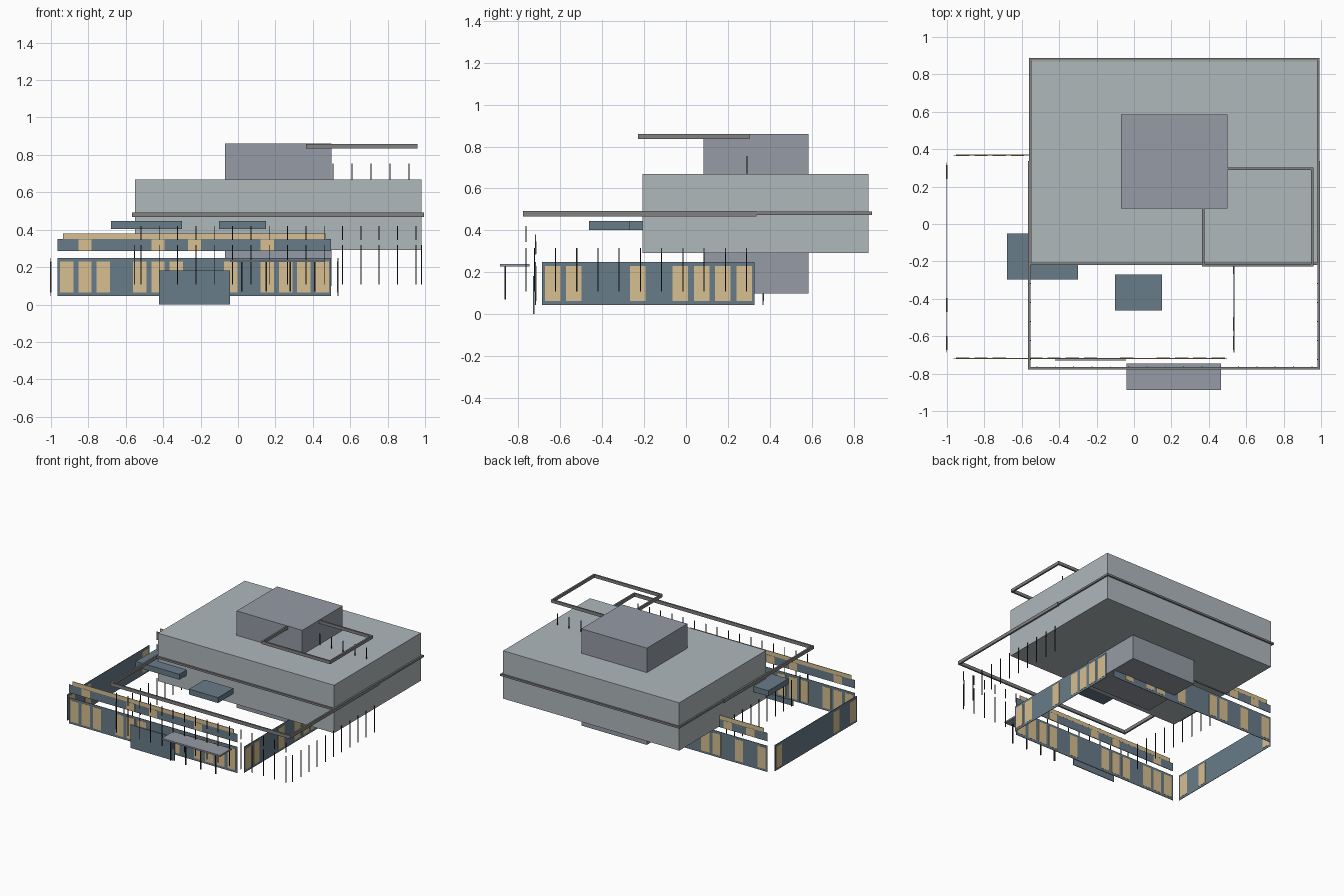
import bpy, bmesh
from mathutils import Matrix, Vector

if "Cube" in bpy.data.objects:
    bpy.data.objects.remove(bpy.data.objects["Cube"])


def material(name, r, g, b):
    m = bpy.data.materials.new(name)
    m.diffuse_color = (r, g, b, 1)
    m.use_nodes = True
    m.node_tree.nodes["Principled BSDF"].inputs["Base Color"].default_value = m.diffuse_color
    return m


SLATE = material("slate_blue", 0.14, 0.20, 0.25)
GLOW = material("warm_window", 0.68, 0.52, 0.28)
PALE = material("pale_concrete", 0.43, 0.48, 0.50)
CORE = material("core_concrete", 0.30, 0.33, 0.38)
STEEL = material("steel_trim", 0.22, 0.22, 0.22)
DARK = material("dark_post", 0.03, 0.03, 0.035)


def boxes(name, items, mat):
    """One object made of boxes given as (x0, x1, y0, y1, z0, z1)."""
    bm = bmesh.new()
    for x0, x1, y0, y1, z0, z1 in items:
        centre = Vector((x0 + x1, y0 + y1, z0 + z1)) / 2
        bmesh.ops.create_cube(bm, size=1, matrix=Matrix.Translation(centre)
                              @ Matrix.Diagonal((x1 - x0, y1 - y0, z1 - z0, 1)))
    me = bpy.data.meshes.new(name)
    bm.to_mesh(me)
    bm.free()
    me.materials.append(mat)
    ob = bpy.data.objects.new(name, me)
    bpy.context.collection.objects.link(ob)
    return ob


def frame(name, x0, x1, y0, y1, z0, z1, t, mat):
    """Open rectangular rail frame of bar width t."""
    boxes(name, [(x0, x1, y0, y0 + t, z0, z1), (x0, x1, y1 - t, y1, z0, z1),
                 (x0, x0 + t, y0 + t, y1 - t, z0, z1),
                 (x1 - t, x1, y0 + t, y1 - t, z0, z1)], mat)


def slab(along, pos, a0, a1, z0, z1, t):
    """Thin upright slab running along x or y, centred on pos."""
    if along == "x":
        return (a0, a1, pos - t / 2, pos + t / 2, z0, z1)
    return (pos - t / 2, pos + t / 2, a0, a1, z0, z1)


def wall(name, along, pos, a0, a1, z0, z1, slots, lit, margin):
    """Wall panel with lit windows showing on both sides."""
    boxes(name, [slab(along, pos, a0, a1, z0, z1, 0.004)], SLATE)
    w = (a1 - a0) / slots
    boxes(name + "_windows",
          [slab(along, pos, a0 + w * (i + 0.14), a0 + w * (i + 0.87),
                z0 + margin, z1 - margin, 0.007) for i in lit], GLOW)


def posts(name, points, z0, z1, r=0.0025):
    boxes(name, [(x - r, x + r, y - r, y + r, z0, z1) for x, y in points], DARK)


# Main masses
boxes("upper_volume", [(-0.55, 0.98, -0.208, 0.87, 0.292, 0.668)], PALE)
boxes("core_tower", [(-0.07, 0.5, 0.083, 0.585, 0.10, 0.86)], CORE)

# Trim band round the upper volume, terrace rail and roof rail
frame("volume_band", -0.562, 0.992, -0.22, 0.888, 0.474, 0.489, 0.013, STEEL)
frame("terrace_rail", -0.566, 0.995, -0.777, 0.336, 0.467, 0.493, 0.013, STEEL)
frame("roof_rail", 0.363, 0.96, -0.228, 0.303, 0.835, 0.859, 0.013, STEEL)

# Ground floor walls
X0, X1, Y0, Y1 = -0.965, 0.498, -0.688, 0.328
wall("front_wall", "x", -0.718, X0, X1, 0.045, 0.249, 15,
     [0, 1, 2, 4, 5, 6, 9, 11, 12, 13, 14], 0.018)
wall("back_wall", "x", 0.368, X0, X1, 0.045, 0.249, 15,
     [0, 2, 4, 5, 8, 10, 11, 13], 0.018)
wall("right_wall", "y", 0.534, Y0, Y1, 0.045, 0.249, 10,
     [0, 1, 4, 6, 7, 8, 9], 0.018)
wall("left_wall", "y", -1.001, Y0, Y1, 0.045, 0.249, 10, [0, 2, 9], 0.018)

# Upper strips with a glowing clerestory, front and back
for side, y, lit in (("front", -0.718, [1, 5, 7, 11]), ("back", 0.368, [1, 3, 6, 12])):
    wall(side + "_upper_strip", "x", y, X0, X1, 0.286, 0.35, 15, lit, 0.002)
    boxes(side + "_clerestory", [slab("x", y, -0.935, 0.467, 0.35, 0.381, 0.005)], GLOW)

# Entrance panel and canopy
boxes("entrance_panel", [(-0.422, -0.042, -0.73, -0.724, 0.0, 0.182)], SLATE)
boxes("entrance_canopy", [(-0.04, 0.465, -0.887, -0.746, 0.227, 0.239)], CORE)
posts("canopy_posts", [(0.02 + 0.13 * i, -0.862) for i in range(4)], 0.07, 0.228, 0.004)

# Skylight boxes
boxes("large_skylight", [(-0.68, -0.3, -0.298, -0.05, 0.403, 0.446)], SLATE)
boxes("small_skylight", [(-0.102, 0.15, -0.462, -0.27, 0.403, 0.446)], SLATE)

# Rows of slim posts
front = [(-0.519 + 0.098 * i, -0.764) for i in range(16)]
posts("front_posts", front, 0.108, 0.317)
posts("front_rail_posts", front, 0.345, 0.42)
for side, x in (("left", -0.553), ("right", 0.982)):
    posts(side + "_posts", [(x, -0.724 + 0.1013 * i) for i in range(11)], 0.108, 0.317)
posts("roof_posts", [(0.508 + 0.1015 * i, 0.29) for i in range(5)], 0.667, 0.755)
